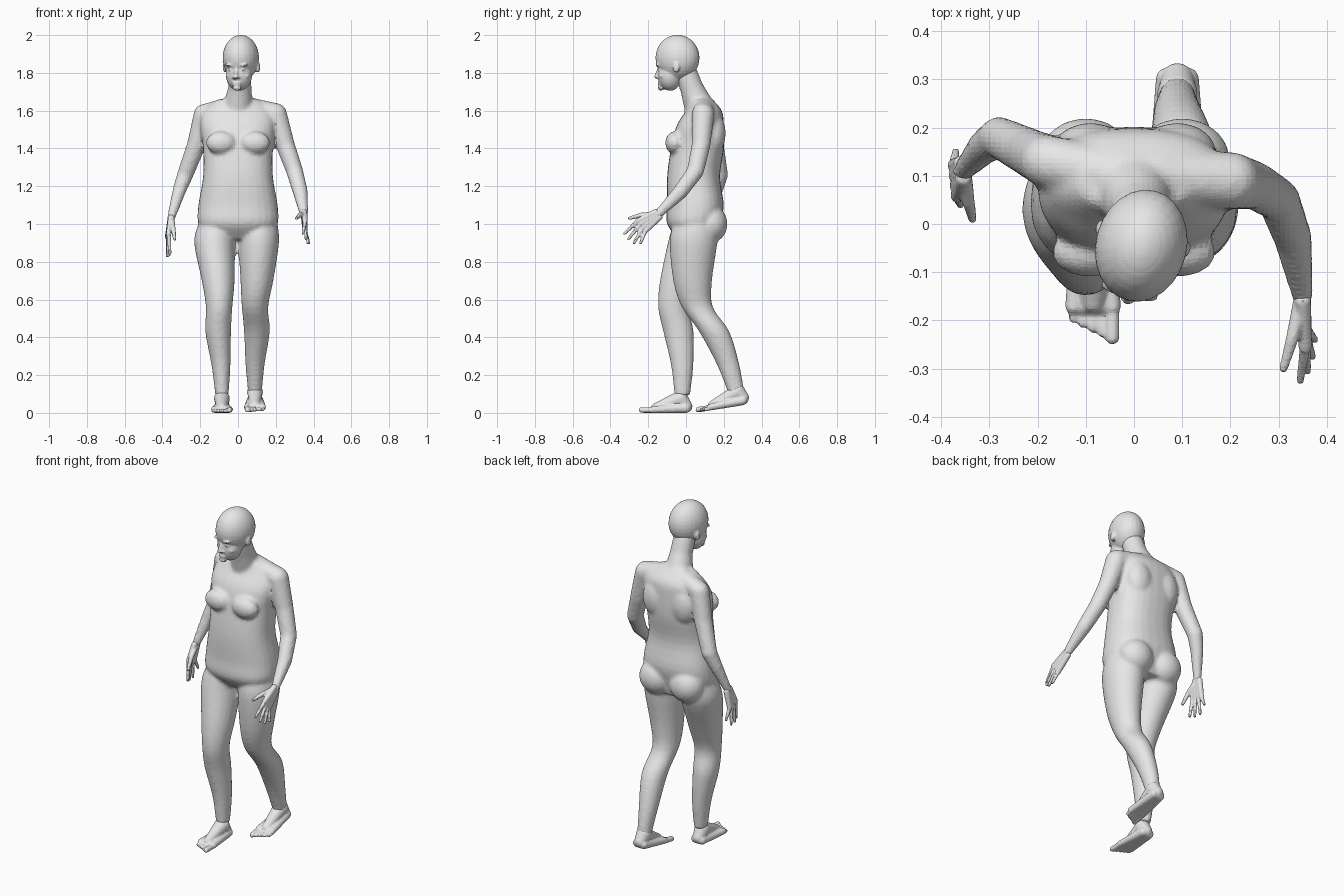
import bpy
import bmesh
import math
from mathutils import Matrix, Vector

cube = bpy.data.objects.get("Cube")
if cube:
    bpy.data.objects.remove(cube, do_unlink=True)

GREY = (0.8, 0.8, 0.8, 1)
skin = bpy.data.materials.new("plain grey")
skin.use_nodes = True
skin.diffuse_color = GREY
skin.node_tree.nodes["Principled BSDF"].inputs["Base Color"].default_value = GREY


def blend(before, start, end, after, t):
    """Smooth curve between two neighbouring rings."""
    values = []
    for a, b, c, d in zip(before, start, end, after):
        leave, arrive = (c - a) / 2, (d - b) / 2
        bend = 3 * (c - b) - 2 * leave - arrive
        twist = 2 * (b - c) + leave + arrive
        values.append(b + t * (leave + t * (bend + t * twist)))
    return values


def loft(bm, rings, power=2, sides=28, steps=4):
    """Closed shell through level rings of (z, x, y, half width, half depth)."""
    dense = []
    last = len(rings) - 1
    for i in range(last):
        before, after = rings[max(0, i - 1)], rings[min(last, i + 2)]
        for step in range(steps):
            dense.append(blend(before, rings[i], rings[i + 1], after, step / steps))
    dense.append(rings[last])
    loops = []
    for z, x, y, width, depth in dense:
        loop = []
        for k in range(sides):
            angle = math.tau * k / sides
            c, s = math.cos(angle), math.sin(angle)
            c = math.copysign(abs(c) ** (2 / power), c)
            s = math.copysign(abs(s) ** (2 / power), s)
            loop.append(bm.verts.new((x + c * width, y + s * depth, z)))
        loops.append(loop)
    for low, high in zip(loops, loops[1:]):
        for k in range(sides):
            j = (k + 1) % sides
            bm.faces.new((low[k], low[j], high[j], high[k]))
    bm.faces.new(loops[0])
    bm.faces.new(loops[-1])


def ball(bm, centre, radii):
    place = Matrix.Translation(centre) @ Matrix.Diagonal((*radii, 1))
    bmesh.ops.create_uvsphere(bm, u_segments=24, v_segments=16, radius=1, matrix=place)


def limb(bm, *joints):
    """Rounded, tapering chain through joints of (x, y, z, radius)."""
    for *centre, radius in joints:
        ball(bm, centre, [radius] * 3)
    for (*a, start_radius), (*b, end_radius) in zip(joints, joints[1:]):
        a, b = Vector(a), Vector(b)
        turn = (b - a).to_track_quat("Z", "Y").to_matrix().to_4x4()
        middle = Matrix.Translation((a + b) / 2)
        bmesh.ops.create_cone(bm, cap_ends=True, segments=24, radius1=start_radius,
                              radius2=end_radius, depth=(b - a).length, matrix=middle @ turn)


def finish(bm, name, voxel, smooth, place=Matrix()):
    """Fuse the overlapping shells into one skin."""
    bmesh.ops.transform(bm, matrix=place, verts=bm.verts)
    bmesh.ops.recalc_face_normals(bm, faces=bm.faces)
    mesh = bpy.data.meshes.new(name)
    bm.to_mesh(mesh)
    bm.free()
    mesh.materials.append(skin)
    obj = bpy.data.objects.new(name, mesh)
    bpy.context.collection.objects.link(obj)
    fuse = obj.modifiers.new("Fuse", "REMESH")
    fuse.mode = "VOXEL"
    fuse.voxel_size = voxel
    relax = obj.modifiers.new("Relax", "SMOOTH")
    relax.factor = 0.5
    relax.iterations = smooth


# Trunk: height, half width, front and back
body = bmesh.new()
trunk = [(.92, .16, -.04, .16), (1, .21, -.1, .18), (1.1, .21, -.1, .2),
         (1.25, .185, -.1, .18), (1.4, .185, -.08, .2), (1.52, .2, -.05, .2),
         (1.6, .18, 0, .19), (1.66, .11, .03, .14)]
loft(body, [(z, 0, (front + back) / 2, width, (back - front) / 2)
            for z, width, front, back in trunk], power=2.4)

# Neck
limb(body, (0, .07, 1.62, .08), (.01, .03, 1.72, .062), (.01, 0, 1.8, .06))

# Chest, shoulder blades and buttocks
for side in (-1, 1):
    ball(body, (side * .09, -.06, 1.43), (.08, .05, .06))
    ball(body, (side * .09, .15, 1.48), (.08, .06, .11))
    ball(body, (side * .1, .13, 1), (.1, .09, .1))

# Arms from the neck: right swings back, left swings forward
limb(body, (-.03, .1, 1.62, .055), (-.18, .13, 1.58, .055), (-.22, .15, 1.42, .05),
     (-.28, .18, 1.26, .043), (-.31, .16, 1.18, .036), (-.355, .11, 1.03, .022))
limb(body, (.04, .1, 1.62, .055), (.2, .09, 1.58, .06), (.25, .08, 1.42, .05),
     (.3, .05, 1.28, .045), (.33, -.03, 1.17, .04), (.35, -.15, 1.05, .023))

# Legs share heights and girths: right steps forward, left trails
girths = [(1, .1), (.9, .107), (.7, .087), (.56, .07), (.43, .068), (.25, .05), (.09, .035)]
right_path = [(-.11, .05), (-.125, .03), (-.105, -.035), (-.1, -.065),
              (-.105, -.04), (-.09, -.02), (-.085, -.02)]
left_path = [(.11, .05), (.11, .04), (.1, .035), (.09, .06),
             (.1, .15), (.09, .225), (.09, .27)]
for path in (right_path, left_path):
    loft(body, [(z, x, y, girth, girth * 1.18) for (z, girth), (x, y) in zip(girths, path)])
finish(body, "body", .011, 5)

# Head: cranium, jaw, nose and lips, turned a little to the right
head = bmesh.new()
ball(head, (0, 0, 1.88), (.095, .118, .121))
ball(head, (0, -.04, 1.79), (.07, .065, .085))
limb(head, (0, -.1, 1.825, .008), (0, -.115, 1.78, .012))
ball(head, (0, -.09, 1.72), (.024, .016, .014))
for z in (1.74, 1.75):
    ball(head, (0, -.095, z), (.024, .012, .006))
# Nostrils, eyes, brows, cheeks and ears
for side in (-1, 1):
    ball(head, (side * .012, -.107, 1.776), (.009, .012, .008))
    ball(head, (side * .032, -.088, 1.816), (.014, .013, .009))
    ball(head, (side * .032, -.097, 1.842), (.03, .014, .009))
    ball(head, (side * .04, -.065, 1.785), (.026, .025, .02))
    ball(head, (side * .09, .015, 1.83), (.011, .018, .03))
finish(head, "head", .0065, 2,
       Matrix.Translation((.015, -.045, 0)) @ Matrix.Rotation(math.radians(-14), 4, "Z"))


# Hands: a fan of palm bones, four fingers and a thumb
def hand(name, wrist, knuckle, across, tips, thumb):
    bm = bmesh.new()
    wrist, knuckle, across = Vector(wrist), Vector(knuckle), Vector(across).normalized()
    for k, tip in enumerate(tips):
        offset = across * (.033 - .022 * k)
        base = knuckle + offset
        limb(bm, (*(wrist + offset / 2), .017), (*base, .014))
        limb(bm, (*base, .0115), (*tip, .008))
    joint = wrist.lerp(Vector(thumb), .55) + across * .01
    limb(bm, (*wrist, .018), (*joint, .013), (*thumb, .009))
    finish(bm, name, .005, 2)


hand("right_hand", (-.355, .11, 1.03), (-.37, .09, .94), (.1, -1, .2),
     [(-.36, .04, .84), (-.37, .07, .83), (-.375, .11, .83), (-.37, .15, .87)],
     (-.335, .01, .92))
hand("left_hand", (.35, -.15, 1.05), (.355, -.235, .99), (0, -.6, .8),
     [(.345, -.325, .95), (.36, -.305, .92), (.37, -.275, .9), (.375, -.24, .9)],
     (.31, -.3, 1.03))


# Feet: heel, instep and five toe rays, the left one mirrored and tilted onto its toes
def foot(name, place):
    bm = bmesh.new()
    limb(bm, (0, 0, .035, .034), (0, -.03, .075, .042), (0, -.16, .027, .025))
    for k in range(5):
        x = .04 - .02 * k
        thick = .011 if k else .015
        limb(bm, (x / 2, 0, .025, .025), (x, -.17, .018, .018))
        limb(bm, (x, -.17, thick, thick), (x, .01 * k - .235, thick, thick))
    finish(bm, name, .0055, 2, place)


foot("right_foot", Matrix.Translation((-.085, 0, 0)))
tilt = Matrix(((-1, 0, 0), (0, 1, 0), (0, .16, 1))).to_4x4()
foot("left_foot", Matrix.Translation((.09, .3, .04)) @ tilt)
